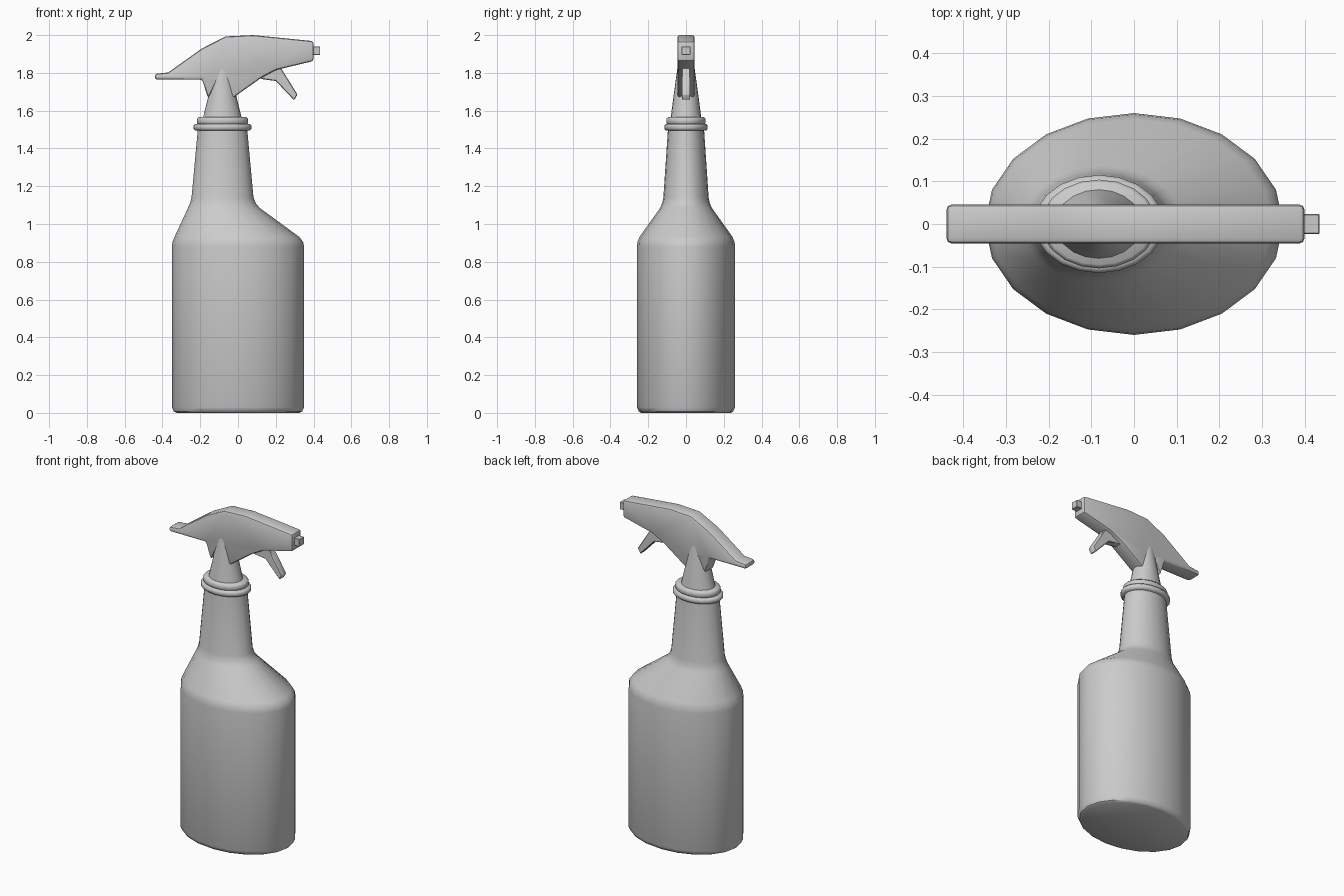
import bpy, bmesh, math

if "Cube" in bpy.data.objects:
    bpy.data.objects.remove(bpy.data.objects["Cube"])

SIDES = 20


def finish(name, bm, angle=35, bevel=0, segments=2):
    bmesh.ops.recalc_face_normals(bm, faces=bm.faces)
    mesh = bpy.data.meshes.new(name)
    bm.to_mesh(mesh)
    bm.free()
    ob = bpy.data.objects.new(name, mesh)
    bpy.context.collection.objects.link(ob)
    bpy.ops.object.select_all(action='DESELECT')
    ob.select_set(True)
    bpy.context.view_layer.objects.active = ob
    if bevel:
        mod = ob.modifiers.new("rounded_edges", 'BEVEL')
        mod.width, mod.segments = bevel, segments
        mod.limit_method, mod.angle_limit = 'ANGLE', math.radians(50)
        bpy.ops.object.modifier_apply(modifier=mod.name)
    bpy.ops.object.shade_smooth_by_angle(angle=math.radians(angle))
    return ob


def loft(name, rings, angle=35):
    """Stack of elliptical rings given as (z, centre x, radius x, radius y)."""
    bm = bmesh.new()
    loops = []
    for z, cx, rx, ry in rings:
        loops.append([bm.verts.new((cx + rx * math.cos(2 * math.pi * i / SIDES),
                                    ry * math.sin(2 * math.pi * i / SIDES), z))
                      for i in range(SIDES)])
    for a, b in zip(loops, loops[1:]):
        for i in range(SIDES):
            j = (i + 1) % SIDES
            bm.faces.new((a[i], a[j], b[j], b[i]))
    bm.faces.new(loops[0])
    bm.faces.new(loops[-1])
    return finish(name, bm, angle)


def slab(name, outline, half, bevel, angle=35, segments=2):
    """Side profile in x/z extruded to both sides of y = 0."""
    bm = bmesh.new()
    front = bm.faces.new([bm.verts.new((x, -half, z)) for x, z in outline])
    ext = bmesh.ops.extrude_face_region(bm, geom=[front], use_keep_orig=True)
    for v in ext['geom']:
        if isinstance(v, bmesh.types.BMVert):
            v.co.y = half
    return finish(name, bm, angle, bevel, segments)


# Bottle: oval body, off-centre sloped shoulder and tapering neck
loft("bottle", [
    (0.0, 0, 0.325, 0.237), (0.008, 0, 0.34, 0.25), (0.03, 0, 0.35, 0.26),
    (0.88, 0, 0.35, 0.26), (0.905, -0.001, 0.346, 0.257), (0.932, -0.006, 0.33, 0.246),
    (1.085, -0.075, 0.19, 0.137), (1.11, -0.08, 0.174, 0.126), (1.14, -0.082, 0.164, 0.12),
    (1.51, -0.082, 0.13, 0.095)])


# Two stacked collar rings with rounded rims
def collar(name, z0, z1, rx, ry):
    r = 0.009
    loft(name, [(z0, -0.082, rx - r, ry - r), (z0 + r, -0.082, rx, ry),
                (z1 - r, -0.082, rx, ry), (z1, -0.082, rx - r, ry - r)], 50)


collar("lower_collar", 1.495, 1.53, 0.153, 0.115)
collar("upper_collar", 1.525, 1.566, 0.136, 0.104)

# Tapered stem running up inside the spray head
loft("stem", [(1.555, -0.083, 0.104, 0.082), (1.67, -0.083, 0.076, 0.067),
              (1.88, -0.083, 0.035, 0.038)])

# Spray head
slab("spray_head", [
    (-0.44, 1.765), (-0.44, 1.795), (-0.37, 1.802), (-0.19, 1.93), (-0.065, 1.993),
    (0.08, 2.0), (0.40, 1.968), (0.40, 1.863), (0.20, 1.815), (0.12, 1.772),
    (-0.03, 1.665), (-0.06, 1.75), (-0.115, 1.75), (-0.158, 1.665), (-0.19, 1.765)],
    0.046, 0.013)

# Trigger
slab("trigger", [
    (0.11, 1.785), (0.12, 1.768), (0.20, 1.757), (0.297, 1.655), (0.315, 1.685),
    (0.225, 1.83)], 0.022, 0.004, segments=1)

# Nozzle
slab("nozzle", [(0.38, 1.895), (0.435, 1.895), (0.435, 1.94), (0.38, 1.94)],
     0.023, 0.002, segments=1)
